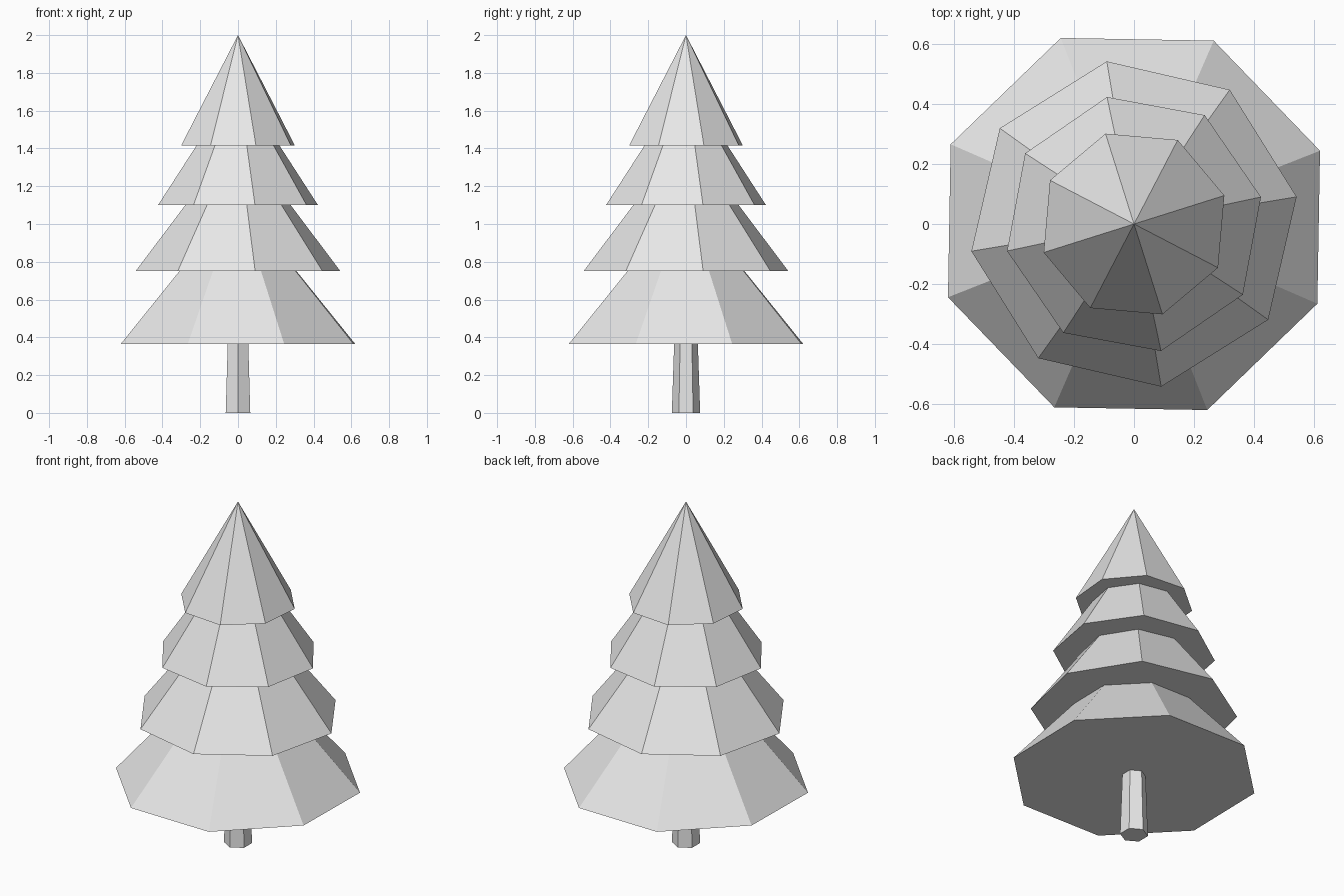
import bpy
import bmesh
from math import radians
from mathutils import Matrix

cube = bpy.data.objects.get("Cube")
if cube:
    bpy.data.objects.remove(cube, do_unlink=True)

# One plain grey for the whole tree
grey = bpy.data.materials.new("light_grey")
grey.use_nodes = True
colour = (0.8, 0.8, 0.8, 1)
grey.diffuse_color = colour
grey.node_tree.nodes["Principled BSDF"].inputs["Base Color"].default_value = colour


def add_cone(name, sides, bottom_radius, top_radius, z_low, z_high, turn=0):
    """Flat-shaded capped cone standing between two heights."""
    bm = bmesh.new()
    place = (Matrix.Translation((0, 0, (z_low + z_high) / 2))
             @ Matrix.Rotation(radians(turn), 4, "Z"))
    bmesh.ops.create_cone(bm, cap_ends=True, segments=sides,
                          radius1=bottom_radius, radius2=top_radius,
                          depth=z_high - z_low, matrix=place)
    bmesh.ops.remove_doubles(bm, verts=bm.verts, dist=0.0001)
    bmesh.ops.recalc_face_normals(bm, faces=bm.faces)
    mesh = bpy.data.meshes.new(name)
    bm.to_mesh(mesh)
    bm.free()
    mesh.materials.append(grey)
    obj = bpy.data.objects.new(name, mesh)
    bpy.context.collection.objects.link(obj)
    return obj


# Tapered six-sided trunk, running up into the lowest branches
add_cone("trunk", 6, 0.075, 0.055, 0, 0.6)

# Overlapping eight-sided branch tiers: radius, base height, tip height, turn
tiers = [
    ("bottom_branches", 0.667, 0.365, 1.135, 21.5),
    ("lower_branches", 0.55, 0.75, 1.47, 9.5),
    ("upper_branches", 0.433, 1.10, 1.755, 12),
    ("top_branches", 0.316, 1.415, 2.0, 17.5),
]
for name, radius, base, tip, turn in tiers:
    add_cone(name, 8, radius, 0, base, tip, turn)
